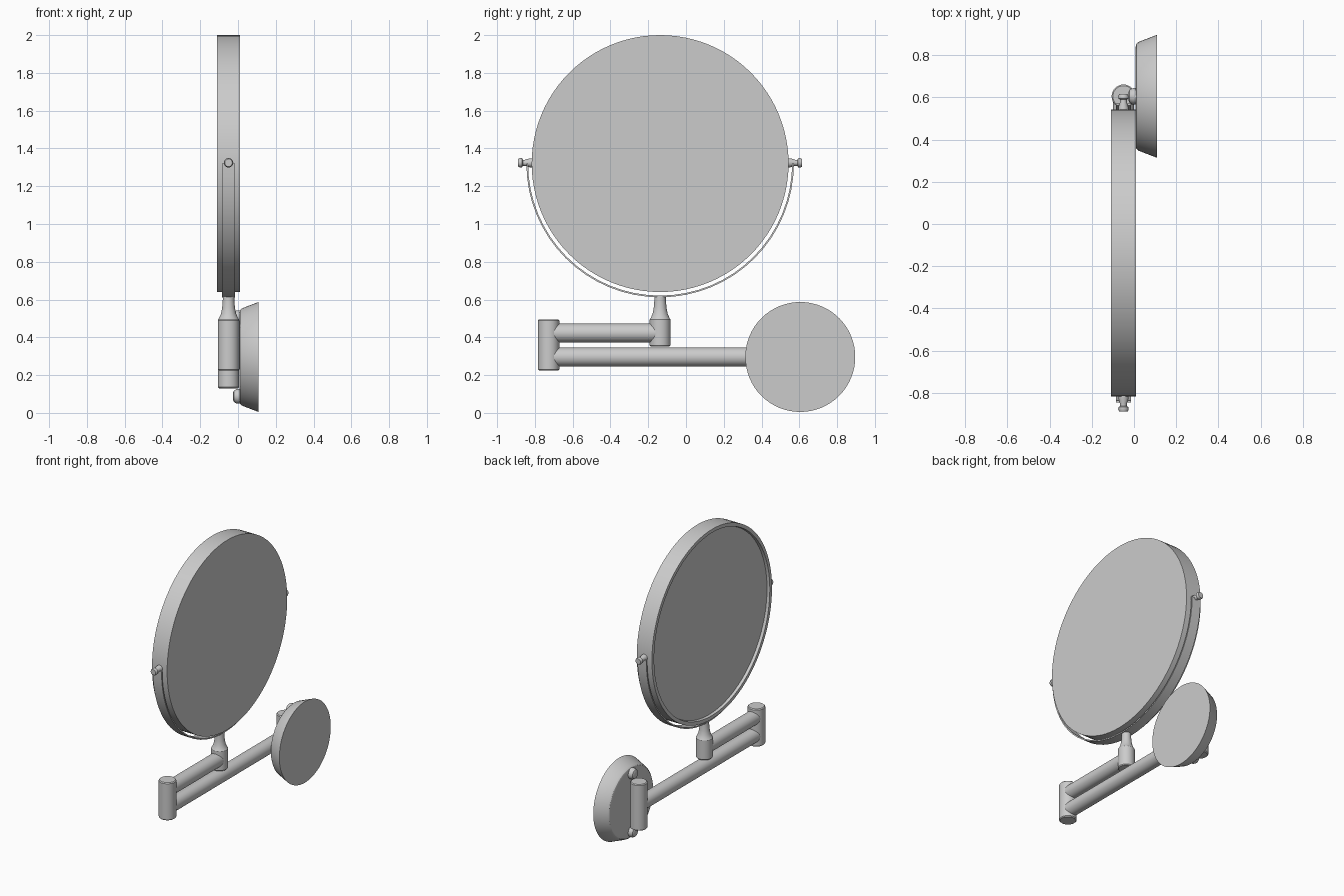
import bpy, bmesh, math
from mathutils import Matrix, Vector

cube = bpy.data.objects.get("Cube")
if cube:
    bpy.data.objects.remove(cube)

grey = bpy.data.materials.new("satin grey")
grey.use_nodes = True
COLOUR = (0.6, 0.6, 0.6, 1)
grey.diffuse_color = COLOUR
grey.node_tree.nodes["Principled BSDF"].inputs["Base Color"].default_value = COLOUR


def finish(name, bm):
    bmesh.ops.recalc_face_normals(bm, faces=bm.faces)
    mesh = bpy.data.meshes.new(name)
    bm.to_mesh(mesh)
    bm.free()
    mesh.materials.append(grey)
    obj = bpy.data.objects.new(name, mesh)
    bpy.context.collection.objects.link(obj)
    bpy.ops.object.select_all(action="DESELECT")
    obj.select_set(True)
    bpy.context.view_layer.objects.active = obj
    bpy.ops.object.shade_smooth_by_angle(angle=math.radians(32))
    return obj


def lathe(name, profile, origin, axis, sides=32):
    """Turn a (radius, height) profile around an axis; both ends are capped."""
    bm = bmesh.new()
    turn = Vector(axis).to_track_quat("Z", "Y").to_matrix().to_4x4()
    place = Matrix.Translation(origin) @ turn
    rings = []
    for r, h in profile:
        angles = [math.tau * i / sides for i in range(sides)]
        rings.append([bm.verts.new(place @ Vector((r * math.cos(a), r * math.sin(a), h)))
                      for a in angles])
    for low, high in zip(rings, rings[1:]):
        for i in range(sides):
            j = (i + 1) % sides
            bm.faces.new((low[i], low[j], high[j], high[i]))
    bm.faces.new(rings[0])
    bm.faces.new(rings[-1])
    return finish(name, bm)


def post(name, radius, y, bottom, top):
    c = 0.006
    return lathe(name, [(radius - c, bottom), (radius, bottom + c),
                        (radius, top - c), (radius - c, top)], (AX, y, 0), UP)


UP, X, Y = (0, 0, 1), (1, 0, 0), (0, 1, 0)
AX = -0.05                      # plane of the arms
MY, MZ, MR = -0.137, 1.32, 0.68  # mirror centre and radius
ELBOW, WALL, PZ = -0.727, 0.605, 0.296

# Round mirror: flush glass on one side, rimmed recess on the other
lathe("mirror", [(0.652, -0.09), (0.655, -0.11), (MR, -0.11), (MR, 0.01)],
      (0, MY, MZ), X, 96)

# Half hoop that carries the mirror
bm = bmesh.new()
sections = []
for i in range(33):
    a = math.pi + math.pi * i / 32
    sections.append([bm.verts.new((AX + dx, MY + r * math.cos(a), MZ + r * math.sin(a)))
                     for r, dx in ((0.699, -0.035), (0.708, -0.035),
                                   (0.708, 0.035), (0.699, 0.035))])
for a, b in zip(sections, sections[1:]):
    for k in range(4):
        n = (k + 1) % 4
        bm.faces.new((a[k], a[n], b[n], b[k]))
bm.faces.new(sections[0])
bm.faces.new(sections[-1])
finish("hoop", bm)

# Tilt pivots with rounded end knobs
for side, name in ((1, "rear_pivot"), (-1, "front_pivot")):
    lathe(name, [(0.024, 0.67), (0.024, 0.69), (0.016, 0.715), (0.016, 0.726),
                 (0.024, 0.731), (0.025, 0.742), (0.02, 0.752)],
          (AX, MY, MZ + 0.004), (0, side, 0), 20)

# Stem with a flared neck
lathe("stem", [(0.05, 0.352), (0.055, 0.358), (0.055, 0.495), (0.05, 0.502),
               (0.04, 0.525), (0.034, 0.555), (0.031, 0.59), (0.03, 0.62)],
      (AX, MY, 0), UP)

# Folding arms and their hinge posts
post("elbow_post", 0.057, ELBOW, 0.225, 0.495)
post("wall_post", 0.056, WALL, 0.13, 0.462)
for name, z, end in (("upper_arm", 0.423, MY), ("lower_arm", PZ, WALL)):
    lathe(name, [(0.05, ELBOW), (0.05, end)], (AX, 0, z), Y)

# Wall plate with a bevelled inner edge
lathe("wall_plate", [(0.235, 0.008), (0.248, 0.011), (0.257, 0.02), (0.291, 0.108)],
      (0, 0.605, PZ), X, 64)

# Rounded screw caps above and below the wall post
for name, dz in (("upper_screw_cap", 0.208), ("lower_screw_cap", -0.208)):
    lathe(name, [(0.02, -0.026), (0.031, -0.021), (0.038, -0.008), (0.039, 0.012)],
          (0, WALL, PZ + dz), X, 24)
